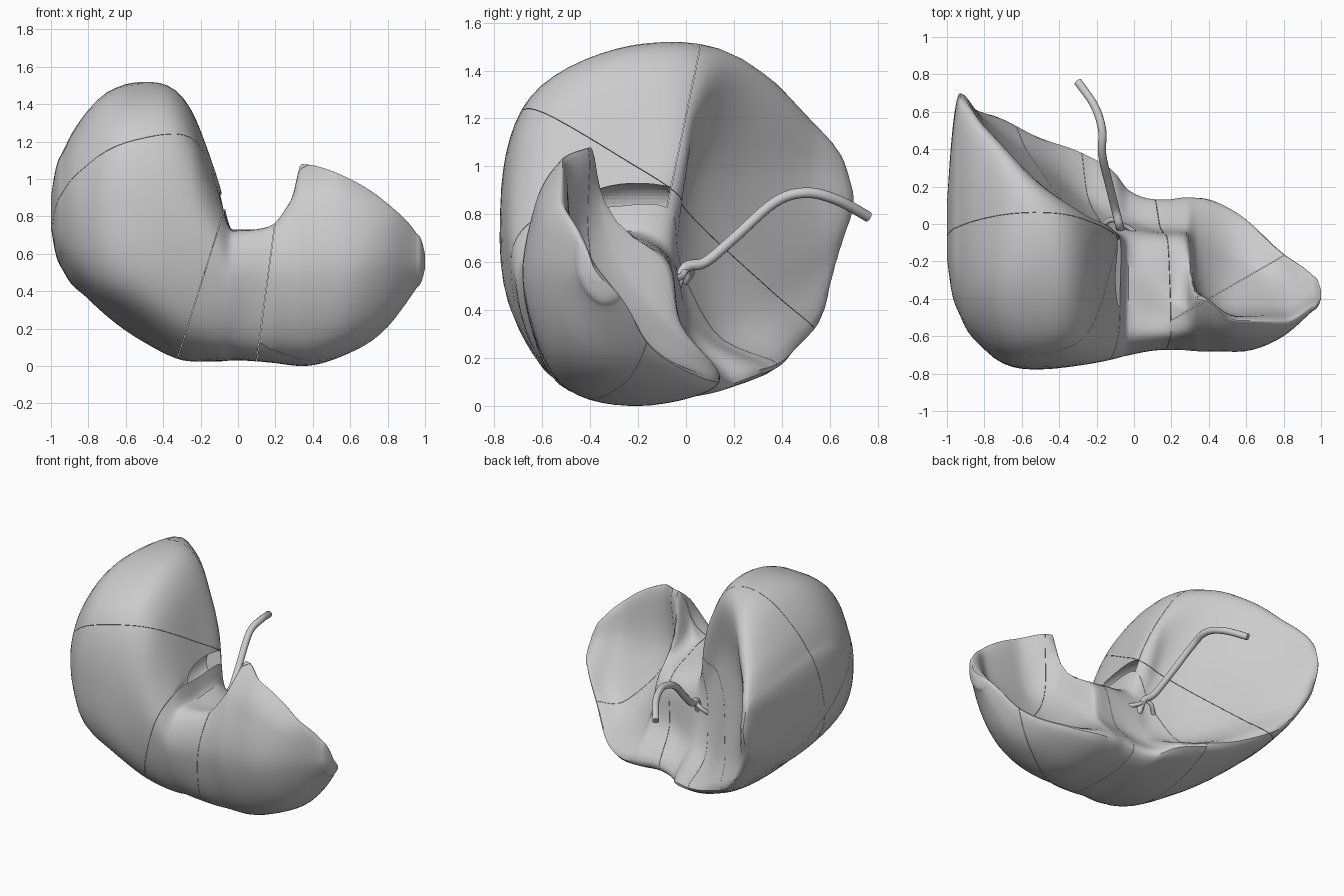
import bpy, bmesh, math
from mathutils import Vector

if "Cube" in bpy.data.objects:
    bpy.data.objects.remove(bpy.data.objects["Cube"])

# Cross-sections (x, then (y, z) round the loop: top rim, dome, shoulder, front,
# low front, bottom, back rim, lower hollow, upper hollow)
RIGHT = [
    (-.93, [(.55, 1.08), (-.1, 1.16), (-.38, 1.08), (-.49, .86), (-.39, .61), (.06, .5), (.54, .6), (.67, .74), (.69, .92)]),
    (-.80, [(.46, 1.25), (-.2, 1.37), (-.54, 1.21), (-.67, .86), (-.56, .48), (.03, .36), (.55, .42), (.56, .6), (.51, .95)]),
    (-.50, [(.19, 1.44), (-.22, 1.505), (-.65, 1.29), (-.775, .83), (-.68, .34), (-.12, .13), (.44, .22), (.32, .45), (.18, .95)]),
    (-.25, [(.03, 1.29), (-.28, 1.36), (-.63, 1.17), (-.75, .7), (-.62, .19), (-.18, .025), (.36, .15), (.12, .32), (0, .85)]),
    (-.10, [(-.06, .95), (-.28, .93), (-.57, .86), (-.72, .58), (-.57, .13), (-.15, .025), (.27, .12), (.05, .3), (-.04, .6)]),
]
LEFT = [
    (-.03, [(-.17, .72), (-.4, .72), (-.62, .70), (-.70, .46), (-.54, .11), (-.15, .03), (.18, .09), (.02, .29), (-.05, .6)]),
    (.17, [(-.3, .72), (-.47, .74), (-.61, .72), (-.67, .46), (-.53, .09), (-.15, .02), (.13, .11), (-.02, .34), (-.08, .62)]),
    (.28, [(-.4, .78), (-.47, .87), (-.59, .84), (-.675, .5), (-.53, .1), (-.2, .005), (.14, .1), (-.02, .34), (-.1, .62)]),
    (.34, [(-.38, 1.03), (-.43, 1.06), (-.59, .88), (-.68, .5), (-.53, .1), (-.2, .0), (.14, .1), (-.07, .32), (-.33, .66)]),
    (.55, [(-.5, .98), (-.54, 1.0), (-.63, .84), (-.68, .5), (-.54, .15), (-.25, .05), (.06, .12), (-.2, .26), (-.45, .6)]),
    (.80, [(-.5, .83), (-.54, .86), (-.59, .74), (-.59, .53), (-.49, .3), (-.33, .21), (-.16, .26), (-.3, .36), (-.45, .6)]),
    (.95, [(-.43, .7), (-.46, .71), (-.47, .64), (-.46, .54), (-.41, .45), (-.34, .41), (-.27, .44), (-.31, .5), (-.385, .6)]),
]


def spline(p, n, closed):
    """Catmull-Rom samples through the points p."""
    out, k = [], len(p)
    at = (lambda i: p[i % k]) if closed else (lambda i: p[min(max(i, 0), k - 1)])
    for i in range(k if closed else k - 1):
        a, b, c, d = at(i - 1), at(i), at(i + 1), at(i + 2)
        for j in range(n):
            t = j / n
            out.append(.5 * (2 * b + (c - a) * t + (2 * a - 5 * b + 4 * c - d) * t * t
                             + (3 * b - a - 3 * c + d) * t ** 3))
    if not closed:
        out.append(p[-1].copy())
    return out


def track(p, n):
    """Smooth lengthwise line over x that never overshoots its points."""
    slopes = [(b - a) / (b.x - a.x) for a, b in zip(p, p[1:])]
    tan = [slopes[0]]
    for i in range(1, len(p) - 1):
        w = (p[i].x - p[i - 1].x) / (p[i + 1].x - p[i - 1].x)
        lo, hi = slopes[i - 1], slopes[i]
        t = []
        for a, b in zip(lo, hi):
            lim = 3 * min(abs(a), abs(b))
            t.append(0 if a * b <= 0 else max(-lim, min(lim, a * (1 - w) + b * w)))
        tan.append(Vector(t))
    tan.append(slopes[-1])
    out = []
    for i in range(len(p) - 1):
        h = p[i + 1].x - p[i].x
        for j in range(n):
            t = j / n
            out.append(p[i] * (2 * t ** 3 - 3 * t * t + 1) + tan[i] * h * (t ** 3 - 2 * t * t + t)
                       + p[i + 1] * (3 * t * t - 2 * t ** 3) + tan[i + 1] * h * (t ** 3 - t * t))
    return out + [p[-1].copy()]


def shrunk(row, x, s, y, z):
    """A small closing section beyond either end."""
    return [Vector((x, y + (v.y - y) * s, z + (v.z - z) * s)) for v in row]


# Whole organ as one lofted body
rows = [[Vector((x, y, z)) for y, z in pts] for x, pts in RIGHT + LEFT]
rows = ([shrunk(rows[0], x, s, -.08, .82) for x, s in ((-1, .25), (-.98, .62))] + rows
        + [shrunk(rows[-1], x, s, -.38, .56) for x, s in ((.985, .65), (1, .25))])
tracks = [track([r[i] for r in rows], 6) for i in range(9)]
rings = [spline([t[s] for t in tracks], 7, True) for s in range(len(tracks[0]))]
body = bmesh.new()
vr = [[body.verts.new(v) for v in r] for r in rings]
m = len(vr[0])
for a, b in zip(vr, vr[1:]):
    for i in range(m):
        body.faces.new((a[i], a[(i + 1) % m], b[(i + 1) % m], b[i]))
body.faces.new(vr[0])
body.faces.new(vr[-1])
bmesh.ops.recalc_face_normals(body, faces=body.faces)

# Hidden cutter for the pocket in the inner wall of the right lobe
bpy.ops.mesh.primitive_uv_sphere_add(segments=32, ring_count=20, radius=1, location=(-.1, -.2, .83))
pocket = bpy.context.object
pocket.name = "pocket_cutter"
pocket.scale = (.1, .25, .1)
pocket.hide_render = True
pocket.hide_set(True)

# Seam planes: point, normal
PLANES = {
    "left": (Vector((.1, 0, .03)), Vector((.75, 0, -.1))),
    "mid": (Vector((-.32, 0, .05)), Vector((.7, 0, -.22))),
    "level": (Vector((-.1, -.1, .93)), Vector((-.3, .69, 1))),
    "back": (Vector((-.4, .06, 1.5)), Vector((0, .77, -.16))),
    "rear": (Vector((.8, -.17, 0)), Vector((-.5, .87, 0))),
}


def segment(name, cuts, hollow=False):
    """Keep the part of the body on the signed side of each seam."""
    bm = body.copy()
    for key, side in cuts:
        co, no = PLANES[key]
        no = no.normalized() * side
        r = bmesh.ops.bisect_plane(bm, geom=bm.verts[:] + bm.edges[:] + bm.faces[:], dist=1e-5,
                                   plane_co=co + no * .001, plane_no=no, clear_inner=True)
        edges = [e for e in r["geom_cut"] if isinstance(e, bmesh.types.BMEdge) and e.is_boundary]
        bmesh.ops.edgeloop_fill(bm, edges=edges)
    bmesh.ops.recalc_face_normals(bm, faces=bm.faces)
    me = bpy.data.meshes.new(name)
    bm.to_mesh(me)
    bm.free()
    ob = bpy.data.objects.new(name, me)
    bpy.context.collection.objects.link(ob)
    bpy.ops.object.select_all(action="DESELECT")
    bpy.context.view_layer.objects.active = ob
    ob.select_set(True)
    bpy.ops.object.shade_smooth_by_angle(angle=math.radians(42))
    if hollow:
        mod = ob.modifiers.new("pocket", "BOOLEAN")
        mod.operation, mod.object, mod.solver = "DIFFERENCE", pocket, "EXACT"


# Liver segments
segment("left_lobe_front", [("left", 1), ("rear", -1)])
segment("left_lobe_rear", [("left", 1), ("rear", 1)])
segment("middle_segment", [("left", -1), ("mid", 1)])
for vname, v in (("upper", 1), ("lower", -1)):
    for hname, h in (("rear", 1), ("front", -1)):
        segment(f"right_lobe_{vname}_{hname}", [("mid", -1), ("level", v), ("back", h)], h < 0)
body.free()


def tube(name, pts, radius):
    cu = bpy.data.curves.new(name, "CURVE")
    cu.dimensions = "3D"
    cu.bevel_depth, cu.bevel_resolution, cu.use_fill_caps = radius, 4, True
    path = spline([Vector(p) for p in pts], 6, False)
    sp = cu.splines.new("POLY")
    sp.points.add(len(path) - 1)
    for q, v in zip(sp.points, path):
        q.co = (*v, 1)
    sp.use_smooth = True
    bpy.context.collection.objects.link(bpy.data.objects.new(name, cu))


# Main duct and its branches into the hollow
tube("main_duct", [(-.07, -.04, .5), (-.08, 0, .58), (-.1, .08, .6), (-.13, .2, .7), (-.17, .37, .85),
                   (-.17, .5, .89), (-.21, .63, .86), (-.3, .76, .79)], .022)
tube("right_branch", [(-.09, .02, .58), (-.13, .02, .55), (-.18, -.02, .5)], .014)
tube("left_branch", [(-.08, 0, .57), (-.03, -.02, .54), (.03, -.07, .53)], .014)
